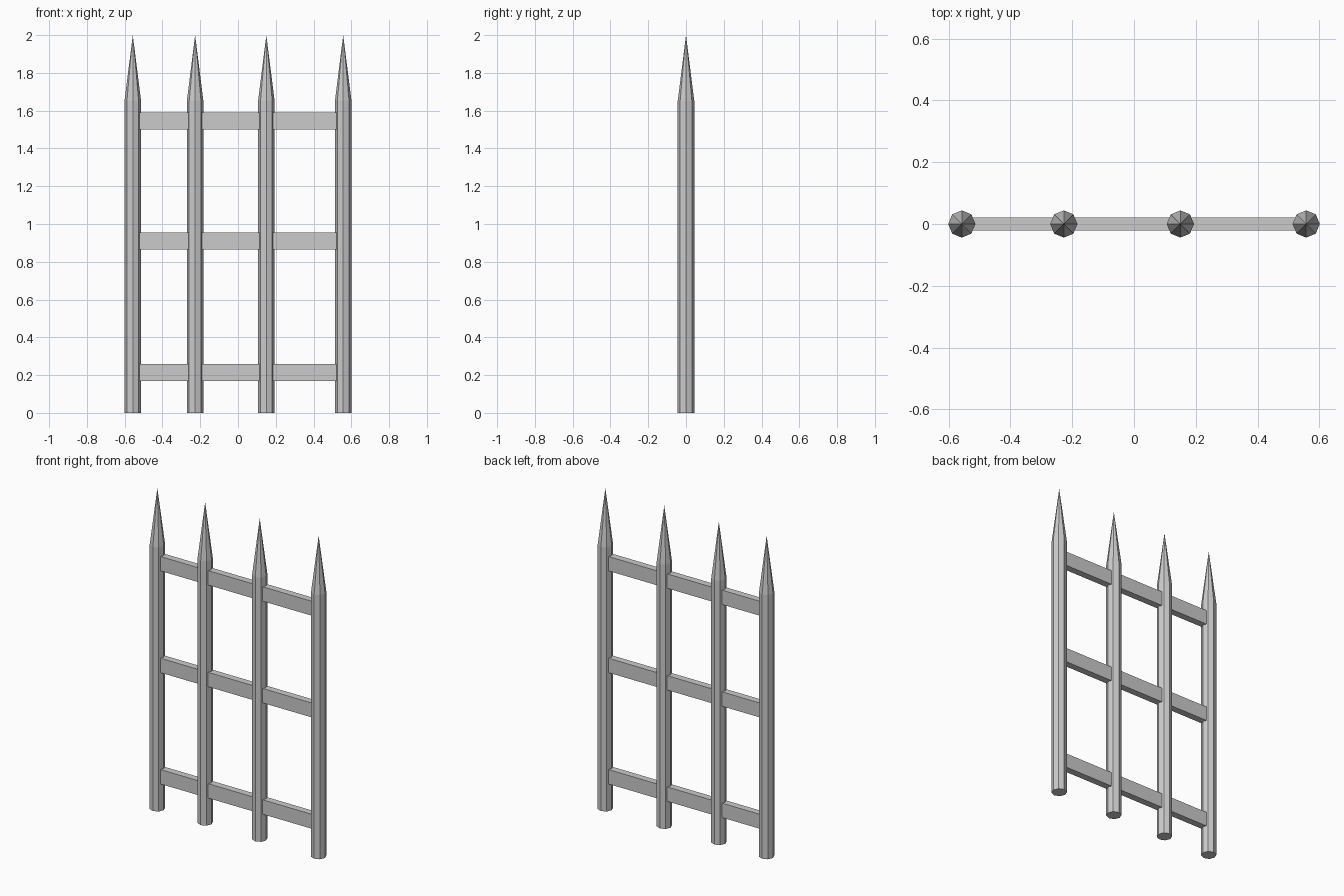
import bpy, bmesh
from mathutils import Matrix

if "Cube" in bpy.data.objects:
    bpy.data.objects.remove(bpy.data.objects["Cube"])

R = 0.044        # post radius
SHOULDER = 1.65  # where the spike begins
TIP = 2.0


def finish(bm, name):
    mesh = bpy.data.meshes.new(name)
    bm.to_mesh(mesh)
    bm.free()
    bpy.context.collection.objects.link(bpy.data.objects.new(name, mesh))


def post(name, x):
    # octagonal shaft, top cap extruded and merged into a spike
    bm = bmesh.new()
    bmesh.ops.create_cone(bm, cap_ends=True, segments=8, radius1=R, radius2=R,
                          depth=SHOULDER, matrix=Matrix.Translation((x, 0, SHOULDER / 2)))
    top = max(bm.faces, key=lambda f: f.calc_center_median().z)
    tip = bmesh.ops.poke(bm, faces=[top])["verts"][0]
    tip.co.z = TIP
    finish(bm, name)


def rail(name, z, x0, x1):
    bm = bmesh.new()
    m = Matrix.Translation(((x0 + x1) / 2, 0, z)) @ Matrix.Diagonal((x1 - x0, 0.043, 0.09, 1))
    bmesh.ops.create_cube(bm, size=1, matrix=m)
    finish(bm, name)


# spiked posts
POSTS = (-0.557, -0.227, 0.15, 0.557)
for i, x in enumerate(POSTS):
    post(f"post_{i + 1}", x)

# cross rails running through the posts
for name, z in (("bottom_rail", 0.215), ("middle_rail", 0.91), ("top_rail", 1.545)):
    rail(name, z, POSTS[0], POSTS[-1])
